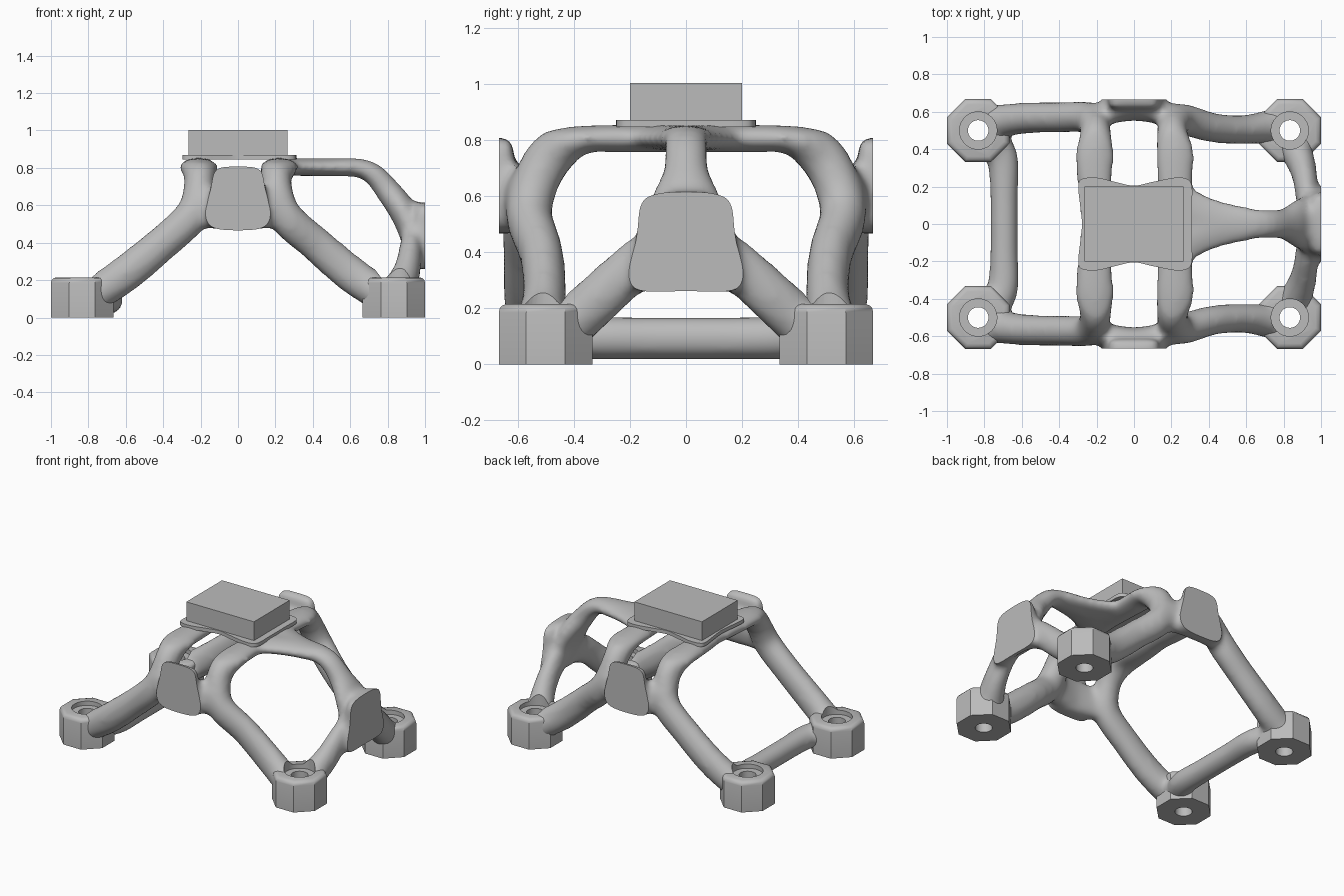
import bpy, bmesh
from math import pi, cos, sin, radians
from mathutils import Vector

if "Cube" in bpy.data.objects:
    bpy.data.objects.remove(bpy.data.objects["Cube"], do_unlink=True)

grey = bpy.data.materials.new("plain grey")
grey.use_nodes = True
grey.diffuse_color = (0.5, 0.5, 0.5, 1)
grey.node_tree.nodes["Principled BSDF"].inputs["Base Color"].default_value = (0.5, 0.5, 0.5, 1)


def make_object(name, bm):
    bmesh.ops.recalc_face_normals(bm, faces=bm.faces)
    mesh = bpy.data.meshes.new(name)
    bm.to_mesh(mesh)
    bm.free()
    mesh.materials.append(grey)
    obj = bpy.data.objects.new(name, mesh)
    bpy.context.scene.collection.objects.link(obj)
    return obj


def apply_modifiers(obj):
    with bpy.context.temp_override(object=obj, active_object=obj):
        for name in [m.name for m in obj.modifiers]:
            bpy.ops.object.modifier_apply(modifier=name)


def loft(bm, sections):
    """Closed skin through sections with equal point counts, capped at both ends."""
    rings = [[bm.verts.new(p) for p in section] for section in sections]
    bm.faces.new(rings[0])
    bm.faces.new(rings[-1])
    for a, b in zip(rings, rings[1:]):
        for i in range(len(a)):
            bm.faces.new((a[i - 1], a[i], b[i], b[i - 1]))


def spline(points, steps, closed=False):
    """Smooth curve through points of any dimension."""
    pts = [Vector(p) for p in points]
    n = len(pts)
    ring = pts[-1:] + pts + pts[:2] if closed else pts[:1] + pts + pts[-1:]
    out = []
    for i in range(n if closed else n - 1):
        a, b, c, d = ring[i:i + 4]
        for k in range(steps):
            t = k / steps
            out.append(b + (c - a) * (t / 2) + (a * 2 - b * 5 + c * 4 - d) * (t * t / 2)
                       + (b * 3 - a - c * 3 + d) * (t ** 3 / 2))
    return out if closed else out + [pts[-1]]


def limb(bm, *points):
    """Tube through (x, y, z, radius or three radii), mirrored front to back."""
    path = spline([p if len(p) == 6 else p + (p[3], p[3]) for p in points], 5)
    spots = [Vector(p[:3]) for p in path]
    across = None
    sections = []
    for i, p in enumerate(path):
        along = (spots[min(i + 1, len(spots) - 1)] - spots[max(i - 1, 0)]).normalized()
        across = across - along * across.dot(along) if across else along.orthogonal()
        across.normalize()
        other = along.cross(across)
        section = []
        for k in range(16):
            n = across * cos(k * pi / 8) + other * sin(k * pi / 8)
            stretched = Vector([(p[3 + j] + GROW) * n[j] for j in range(3)])
            offset = Vector([(p[3 + j] + GROW) * stretched[j] for j in range(3)])
            section.append(spots[i] + offset / stretched.length)
        sections.append(section)
    loft(bm, sections)
    loft(bm, [[(x, -y, z) for x, y, z in section] for section in sections])


def plate(bm, half, place, start, end):
    """Slab from half an outline, mirrored in its first coordinate."""
    outline = half + [(-u, w) for u, w in reversed(half) if u > 0]
    flat = spline(outline, 5, closed=True)
    loft(bm, [[place(p[0], p[1], d) for p in flat] for d in (start, end)])


def at_feet(bm, sides, profile):
    """Turned shape with (radius, height) profile at each of the four feet."""
    turn = [(2 * k + 1) * pi / sides for k in range(sides)]
    for x in (-0.833, 0.833):
        for y in (-0.5, 0.5):
            loft(bm, [[(x + r * cos(a), y + r * sin(a), z) for a in turn] for r, z in profile])


GROW = 0.005
bm = bmesh.new()

# Right legs: foot, slope, upright and rail under the mounting pad
limb(bm, (-.77, .54, .12, .09), (-.6, .565, .235, .095, .08, .095),
     (-.4, .57, .40, .09, .078, .09), (-.25, .57, .54, .09, .08, .09),
     (-.215, .535, .65, .08), (-.205, .475, .75, .08),
     (-.21, .38, .80, .10, .08, .047), (-.21, .2, .805, .09, .08, .047),
     (-.20, -.03, .807, .075, .08, .047))
# Left legs, bowed slightly inward
limb(bm, (.77, .53, .12, .09), (.6, .505, .235, .095, .075, .095),
     (.42, .515, .39, .09, .075, .09), (.26, .56, .53, .09, .08, .09),
     (.215, .535, .65, .08), (.205, .475, .75, .08),
     (.22, .38, .80, .10, .08, .047), (.22, .2, .805, .09, .08, .047),
     (.22, -.03, .807, .08, .08, .047))
# Ground bar between the right feet
limb(bm, (-.75, .45, .10, .08), (-.70, .34, .095, .08, .08, .075),
     (-.695, .15, .093, .072), (-.695, -.03, .093, .072))
# Bridges behind the front and back pads
limb(bm, (-.2, .585, .58, .08, .06, .10), (0, .605, .59, .08, .05, .12),
     (.2, .585, .58, .08, .06, .10))
# Arm from the mounting pad to the left pad
limb(bm, (.25, .08, .807, .06, .15, .045), (.36, .03, .805, .06, .13, .045),
     (.5, 0, .803, .06, .11, .045), (.65, 0, .80, .06, .078, .047),
     (.73, 0, .762, .058, .074, .055), (.80, 0, .68, .065, .08, .065),
     (.88, 0, .57, .07, .13, .07), (.93, 0, .44, .06, .15, .08),
     (.95, 0, .31, .05, .13, .08))
# Struts from the left pad to the left feet
limb(bm, (.93, .08, .41, .055, .09, .10), (.92, .2, .335, .06, .08, .09),
     (.90, .31, .235, .07, .08, .09), (.85, .43, .13, .09, .09, .09))
# Swellings where limbs meet the feet
at_feet(bm, 24, [(.13, .03), (.15, .06), (.155, .15), (.13, .2)])

# Flat side pads, blended in and then trimmed flush
front_pad = [(0, .808), (.06, .808), (.11, .80), (.135, .765), (.145, .68), (.16, .58),
             (.165, .52), (.14, .48), (.07, .468), (0, .466)]
left_pad = [(0, .615), (.08, .612), (.14, .60), (.167, .56), (.172, .48), (.185, .38),
            (.197, .30), (.17, .262), (.08, .258), (0, .260)]
for side in (1, -1):
    plate(bm, front_pad, lambda u, w, d: (u, d, w), side * .615, side * .75)
plate(bm, left_pad, lambda u, w, d: (d, u, w), .955, 1.1)
frame = make_object("bracket_frame", bm)

# Fuse the limbs and soften the joints
remesh = frame.modifiers.new("fuse", "REMESH")
remesh.mode = "VOXEL"
remesh.voxel_size = 0.018
soften = frame.modifiers.new("soften", "SMOOTH")
soften.factor = 0.5
soften.iterations = 18
apply_modifiers(frame)

# Trim the side pads flush
bm = bmesh.new()
bm.from_mesh(frame.data)
for spot, normal in (((1, 0, 0), (1, 0, 0)), ((0, .666, 0), (0, 1, 0)), ((0, -.666, 0), (0, -1, 0))):
    cut = bmesh.ops.bisect_plane(bm, geom=bm.verts[:] + bm.edges[:] + bm.faces[:],
                                 plane_co=spot, plane_no=normal, clear_outer=True)
    rim = [e for e in cut["geom_cut"] if isinstance(e, bmesh.types.BMEdge)]
    bmesh.ops.holes_fill(bm, edges=rim, sides=0)
bm.to_mesh(frame.data)
bm.free()

# Eight-sided feet with rounded top rims
bm = bmesh.new()
at_feet(bm, 8, [(.181, 0), (.181, .185), (.177, .2), (.167, .21), (.15, .215)])
feet = make_object("feet", bm)

# Bolt holes with wide seats, drilled through feet and frame
bm = bmesh.new()
at_feet(bm, 36, [(.055, -.1), (.055, .185), (.1, .185), (.1, .5)])
drill = make_object("bolt_drill", bm)
drill.hide_render = True
for obj in (frame, feet):
    bore = obj.modifiers.new("bore", "BOOLEAN")
    bore.object = drill
    bore.operation = "DIFFERENCE"
    bore.solver = "EXACT"
    apply_modifiers(obj)
bpy.data.objects.remove(drill, do_unlink=True)

# Mounting pad with drawn-in sides
bm = bmesh.new()
top_pad = [(0, .31), (.1, .31), (.2, .31), (.24, .285), (.248, .22), (.225, .1), (.205, 0),
           (.225, -.1), (.248, -.2), (.24, -.28), (.2, -.298), (.1, -.288), (0, -.278)]
plate(bm, top_pad, lambda u, w, d: (w, u, d), .845, .87)
pad = make_object("mounting_pad", bm)

# Block on top
bm = bmesh.new()
loft(bm, [[(x, y, z) for x, y in ((-.265, -.2), (.265, -.2), (.265, .2), (-.265, .2))]
          for z in (.865, 1.003)])
make_object("top_block", bm)

# Smooth shading with crisp trimmed edges
bpy.ops.object.select_all(action="DESELECT")
for obj in (frame, feet, pad):
    obj.select_set(True)
bpy.context.view_layer.objects.active = frame
bpy.ops.object.shade_smooth_by_angle(angle=radians(35))
